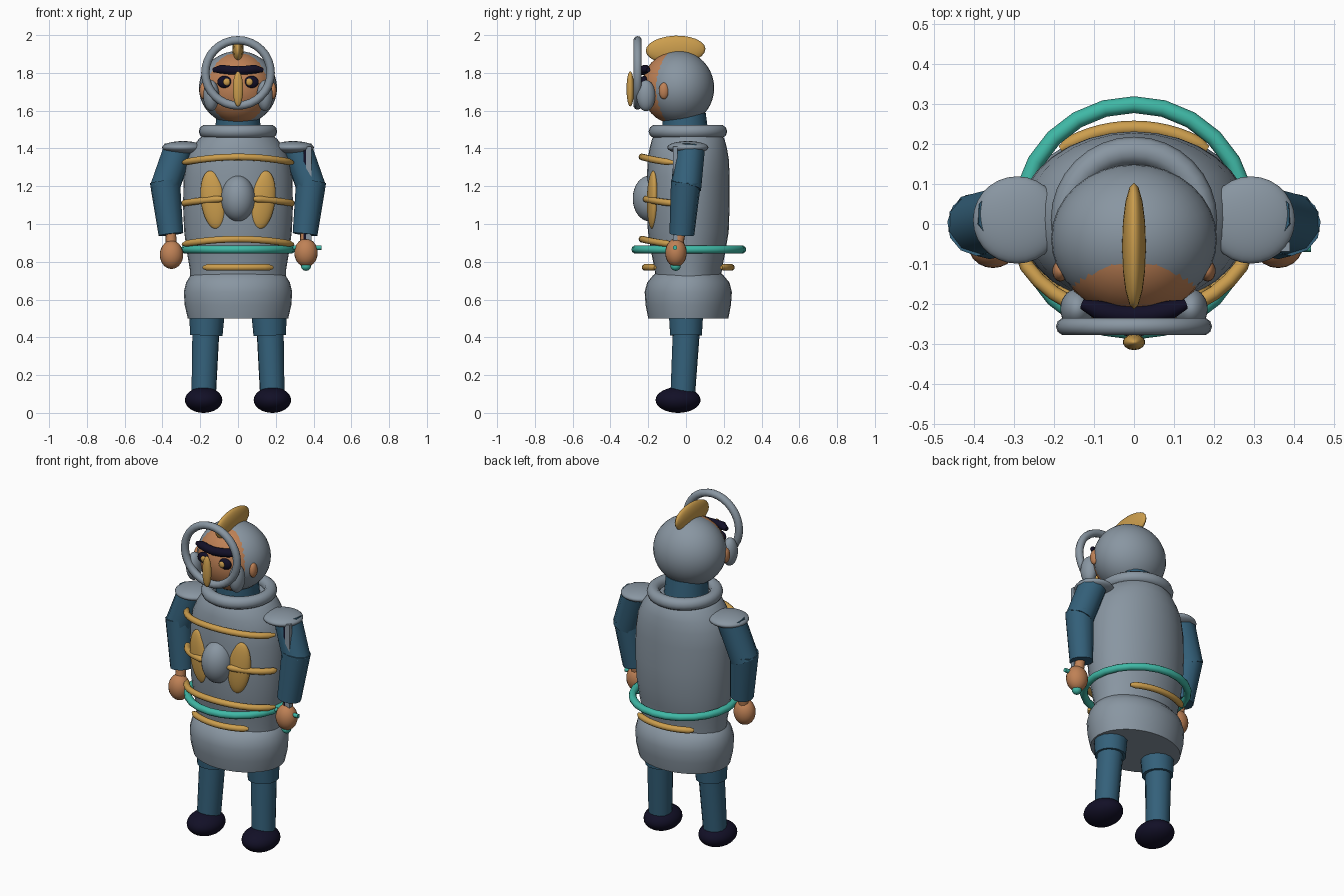
import bpy, bmesh, math
from mathutils import Vector

if "Cube" in bpy.data.objects:
    bpy.data.objects.remove(bpy.data.objects["Cube"])


def mat(name, rgb):
    m = bpy.data.materials.new(name)
    m.diffuse_color = (*rgb, 1)
    m.use_nodes = True
    m.node_tree.nodes["Principled BSDF"].inputs["Base Color"].default_value = m.diffuse_color
    return m


STEEL = mat("steel grey", (0.25, 0.305, 0.36))
BLUE = mat("cloth blue", (0.034, 0.118, 0.195))
GOLD = mat("gold", (0.60, 0.34, 0.075))
SKIN = mat("skin", (0.52, 0.22, 0.092))
TEAL = mat("teal", (0.05, 0.48, 0.38))
DARK = mat("dark navy", (0.006, 0.005, 0.020))


def finish(name, m, angle=42):
    o = bpy.context.object
    o.name = name
    o.data.materials.append(m)
    bpy.ops.object.shade_smooth_by_angle(angle=math.radians(angle))
    return o


def ball(name, m, loc, size, rot=(0, 0, 0), seg=28, rings=16):
    bpy.ops.mesh.primitive_uv_sphere_add(segments=seg, ring_count=rings, location=loc, rotation=rot)
    bpy.context.object.scale = size
    return finish(name, m)


def limb(name, m, a, b, r1, r2, sides=12):
    a, b = Vector(a), Vector(b)
    d = b - a
    bpy.ops.mesh.primitive_cone_add(vertices=sides, radius1=r1, radius2=r2, depth=d.length,
                                    location=(a + b) / 2,
                                    rotation=d.to_track_quat('Z', 'Y').to_euler())
    return finish(name, m)


def box(name, m, loc, size):
    bpy.ops.mesh.primitive_cube_add(size=1, location=loc)
    bpy.context.object.scale = size
    return finish(name, m, 30)


def hoop(name, m, loc, major, minor, rot=(0, 0, 0), seg=32):
    bpy.ops.mesh.primitive_torus_add(major_radius=major, minor_radius=minor, major_segments=seg,
                                     minor_segments=10, location=loc, rotation=rot)
    return finish(name, m)


def shell(name, m, rows, cy, n=32):
    """Stack of elliptical sections (z, rx, ry), capped at both ends."""
    bm = bmesh.new()
    loops = [[bm.verts.new((rx * math.cos(2 * math.pi * i / n), cy + ry * math.sin(2 * math.pi * i / n), z))
              for i in range(n)] for z, rx, ry in rows]
    for lo, hi in zip(loops, loops[1:]):
        for i in range(n):
            j = (i + 1) % n
            bm.faces.new((lo[i], lo[j], hi[j], hi[i]))
    bm.faces.new(loops[0][::-1])
    bm.faces.new(loops[-1])
    me = bpy.data.meshes.new(name)
    bm.to_mesh(me)
    bm.free()
    o = bpy.data.objects.new(name, me)
    bpy.context.collection.objects.link(o)
    bpy.context.view_layer.objects.active = o
    bpy.ops.object.select_all(action='DESELECT')
    o.select_set(True)
    return finish(name, m)


def tube(name, m, pts, r, taper=0.5):
    cu = bpy.data.curves.new(name, 'CURVE')
    cu.dimensions = '3D'
    cu.bevel_depth = r
    cu.bevel_resolution = 3
    cu.use_fill_caps = True
    sp = cu.splines.new('POLY')
    sp.points.add(len(pts) - 1)
    for i, p in enumerate(pts):
        sp.points[i].co = (*p, 1)
        sp.points[i].radius = taper if i in (0, len(pts) - 1) else 1
        sp.use_smooth = True
    o = bpy.data.objects.new(name, cu)
    bpy.context.collection.objects.link(o)
    cu.materials.append(m)
    return o


CY = 0.012


def band(name, z, drop, a0, a1, rx, ry, front=-1, r=0.018):
    """Trim strip following the armour, angles measured from the centre line."""
    pts = []
    for i in range(15):
        a = math.radians(a0 + (a1 - a0) * i / 14)
        pts.append((rx * math.sin(a), CY + front * ry * math.cos(a), z - drop * math.sin(a) ** 2))
    tube(name, GOLD, pts, r)


# Body armour
shell("torso_armour", STEEL, [(0.66, 0.25, 0.172), (0.76, 0.255, 0.178), (0.86, 0.272, 0.198),
                              (0.96, 0.285, 0.214), (1.10, 0.291, 0.219), (1.25, 0.287, 0.219),
                              (1.34, 0.272, 0.215), (1.40, 0.245, 0.205), (1.45, 0.208, 0.192),
                              (1.48, 0.17, 0.17)], CY)
shell("skirt_armour", STEEL, [(0.50, 0.266, 0.212), (0.57, 0.282, 0.226), (0.64, 0.287, 0.231),
                              (0.69, 0.275, 0.218), (0.73, 0.25, 0.185), (0.75, 0.21, 0.15)], CY)
hoop("collar", STEEL, (0, 0.01, 1.49), 0.172, 0.036)
limb("neck", BLUE, (0, 0, 1.42), (0, -0.01, 1.58), 0.125, 0.115, 20)

# Gold trim and waist hoop
band("upper_band", 1.355, 0.033, -72, 72, 0.305, 0.245)
band("lower_band", 0.92, 0.03, -72, 72, 0.305, 0.245)
band("front_skirt_band", 0.77, 0, -40, 40, 0.285, 0.228)
band("back_skirt_band", 0.77, 0, -40, 40, 0.285, 0.228, 1)
hoop("waist_hoop", TEAL, (0, 0.015, 0.865), 0.283, 0.021, seg=24)
ball("chest_boss", STEEL, (0, -0.19, 1.135), (0.09, 0.092, 0.122))

# Head and helmet
ball("head", SKIN, (0, -0.06, 1.72), (0.19, 0.175, 0.19))
ball("helmet", STEEL, (0, -0.037, 1.72), (0.207, 0.186, 0.196), seg=32, rings=20)
ball("crest", GOLD, (0, -0.055, 1.922), (0.03, 0.158, 0.075), (math.radians(2), 0, 0), 16, 12)
hoop("visor_ring", STEEL, (0, -0.256, 1.80), 0.173, 0.022, (math.pi / 2, 0, 0))
ball("nose_guard", GOLD, (0, -0.295, 1.715), (0.028, 0.02, 0.093), seg=14, rings=12)
tube("brow", DARK, [(-0.13, -0.20, 1.815), (-0.09, -0.215, 1.82), (-0.045, -0.225, 1.815),
                    (0, -0.228, 1.812), (0.045, -0.225, 1.815), (0.09, -0.215, 1.82),
                    (0.13, -0.20, 1.815)], 0.024)

# Paired parts
for s, side in ((-1, "left"), (1, "right")):
    band(side + "_middle_band", 1.135, 0.028, s * 15, s * 74, 0.303, 0.236)
    ball(side + "_chest_wing", GOLD, (s * 0.132, -0.176, 1.128), (0.066, 0.03, 0.155),
         (0, s * math.radians(7), s * math.radians(10)))
    ball(side + "_cheek_guard", STEEL, (s * 0.142, -0.212, 1.68), (0.042, 0.05, 0.082))
    ball(side + "_ear", SKIN, (s * 0.184, -0.117, 1.705), (0.02, 0.027, 0.044), seg=14, rings=10)
    ball(side + "_eye", DARK, (s * 0.072, -0.222, 1.752), (0.038, 0.02, 0.032), seg=18, rings=10)
    ball(side + "_pupil", GOLD, (s * 0.06, -0.24, 1.752), (0.019, 0.01, 0.019), seg=14, rings=8)
    # Arm
    ball(side + "_shoulder_pad", STEEL, (s * 0.292, 0.01, 1.405), (0.11, 0.109, 0.034))
    limb(side + "_upper_arm", BLUE, (s * 0.315, 0.02, 1.40), (s * 0.39, 0.0, 1.185), 0.08, 0.08, 10)
    limb(side + "_forearm", BLUE, (s * 0.387, 0.0, 1.225), (s * 0.355, -0.022, 0.945), 0.08, 0.066, 12)
    hx, hz = (0.36, 0.848) if s > 0 else (0.352, 0.837)
    limb(side + "_wrist", SKIN, (s * 0.356, -0.03, 0.96), (s * hx, -0.05, hz), 0.028, 0.03, 10)
    ball(side + "_hand", SKIN, (s * hx, -0.053, hz), (0.062, 0.057, 0.075), seg=20, rings=14)
    # Leg
    limb(side + "_thigh", BLUE, (s * 0.168, 0.0, 0.41), (s * 0.162, 0.0, 0.60), 0.086, 0.098, 14)
    limb(side + "_shin", BLUE, (s * 0.182, -0.018, 0.08), (s * 0.17, 0.002, 0.44), 0.065, 0.072, 14)
    ball(side + "_shoe", DARK, (s * 0.182, -0.042, 0.068), (0.099, 0.119, 0.068))

# Sword held upright
box("blade", STEEL, (0.375, -0.057, 1.15), (0.028, 0.024, 0.52))
box("blade_groove", DARK, (0.357, -0.055, 1.14), (0.018, 0.022, 0.52))
limb("sword_grip", DARK, (0.36, -0.055, 0.77), (0.36, -0.055, 0.92), 0.016, 0.016, 10)
limb("cross_guard", TEAL, (0.29, -0.058, 0.875), (0.442, -0.058, 0.875), 0.012, 0.012, 10)
ball("pommel", TEAL, (0.36, -0.055, 0.777), (0.027, 0.027, 0.025), seg=14, rings=10)
